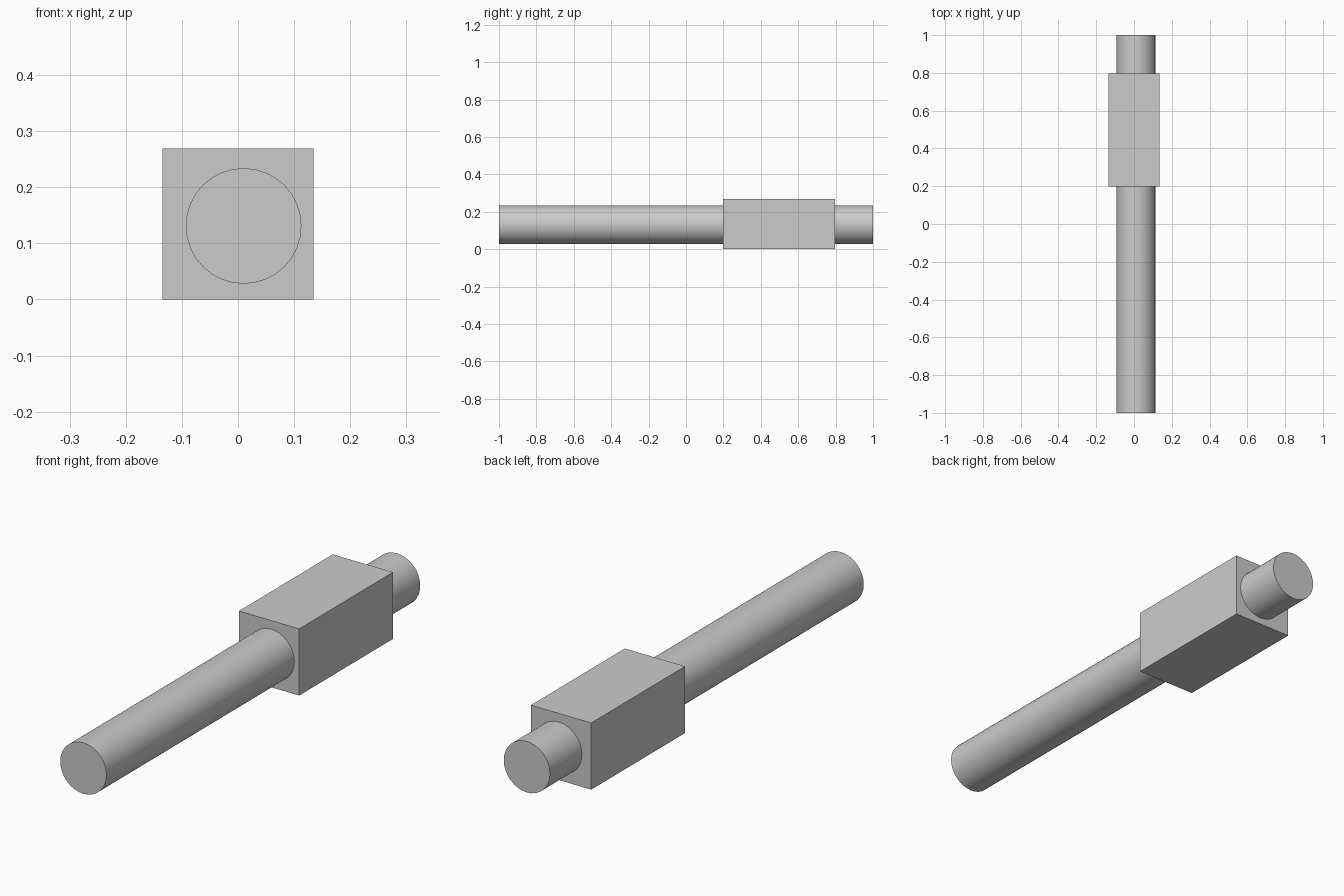
import bpy
from math import radians

if "Cube" in bpy.data.objects:
    bpy.data.objects.remove(bpy.data.objects["Cube"])

# Long round rod running front to back
bpy.ops.mesh.primitive_cylinder_add(vertices=32, radius=0.103, depth=2.0,
                                    location=(0.01, 0, 0.131),
                                    rotation=(radians(90), 0, 0))
rod = bpy.context.object
rod.name = "rod"
bpy.ops.object.transform_apply(location=False, rotation=True, scale=True)
bpy.ops.object.shade_smooth_by_angle(angle=radians(30))

# Square block around the rear part of the rod
y_front, y_back, side = 0.198, 0.796, 0.269
bpy.ops.mesh.primitive_cube_add(size=1, location=(0, (y_front + y_back) / 2, side / 2))
block = bpy.context.object
block.name = "block"
block.scale = (side, y_back - y_front, side)
bpy.ops.object.transform_apply(location=False, rotation=False, scale=True)
